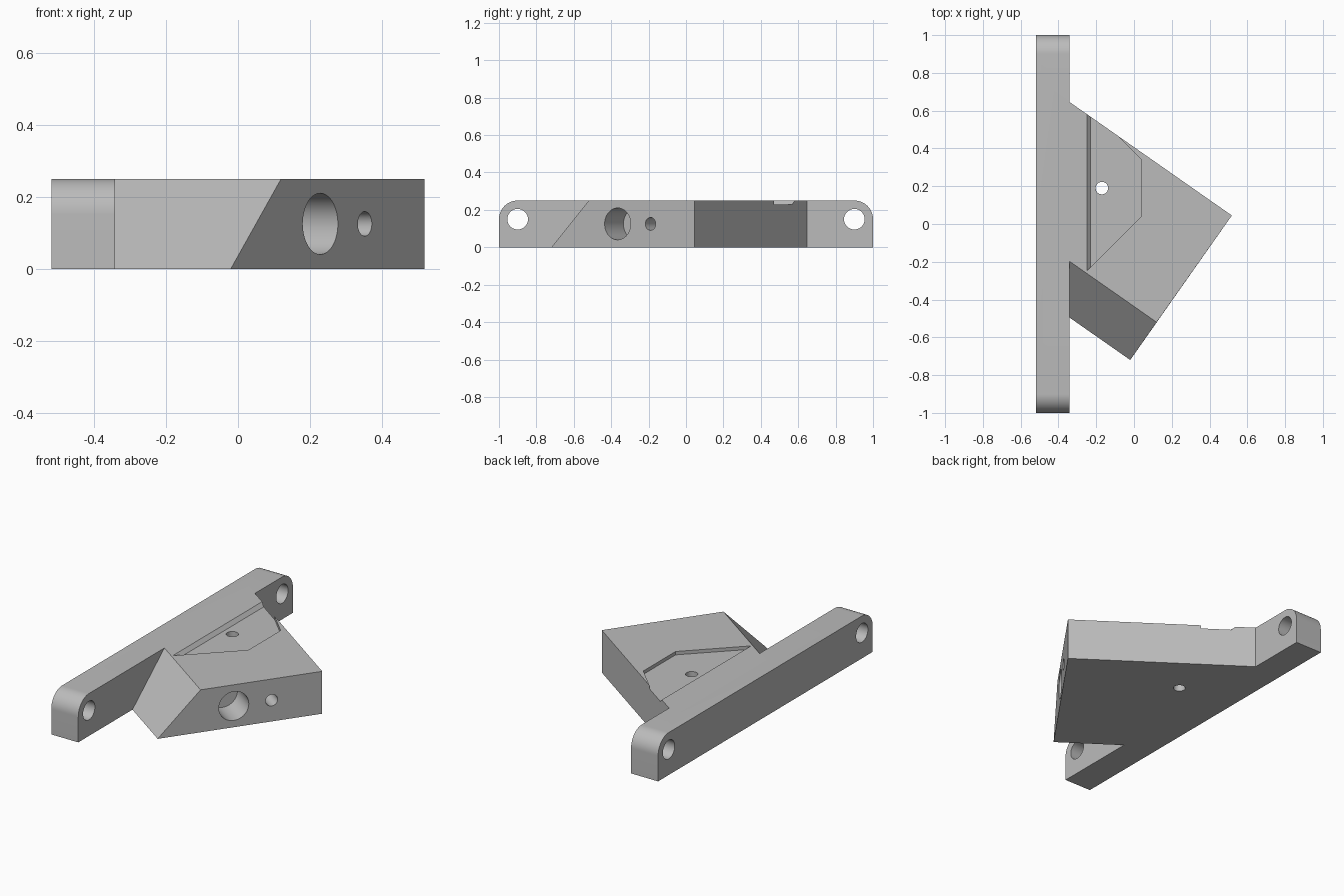
import bpy, bmesh, math
from mathutils import Vector

cube = bpy.data.objects.get("Cube")
if cube:
    bpy.data.objects.remove(cube)

TOP = 0.25
BAR_L, BAR_R = -0.518, -0.342          # bar thickness in x
ALONG = Vector((0.573, 0.8195, 0))     # along the drilled face
OUT = Vector((0.8195, -0.573, 0))      # out of the drilled face

grey = bpy.data.materials.new("plain grey")
grey.use_nodes = True
grey.diffuse_color = (0.5, 0.5, 0.5, 1)
grey.node_tree.nodes["Principled BSDF"].inputs["Base Color"].default_value = (0.5, 0.5, 0.5, 1)


def loft(name, lower, upper):
    """Closed solid between two matching outlines."""
    bm = bmesh.new()
    a = [bm.verts.new(p) for p in lower]
    b = [bm.verts.new(p) for p in upper]
    n = len(a)
    bm.faces.new(a)
    bm.faces.new(b)
    for i in range(n):
        j = (i + 1) % n
        bm.faces.new((a[i], a[j], b[j], b[i]))
    bmesh.ops.recalc_face_normals(bm, faces=bm.faces)
    mesh = bpy.data.meshes.new(name)
    bm.to_mesh(mesh)
    bm.free()
    mesh.materials.append(grey)
    obj = bpy.data.objects.new(name, mesh)
    bpy.context.collection.objects.link(obj)
    return obj


def drill(name, start, end, radius):
    """Round cutter between two points."""
    start, end = Vector(start), Vector(end)
    turn = (end - start).to_track_quat('Z', 'Y')
    ring = [turn @ Vector((radius * math.cos(t), radius * math.sin(t), 0))
            for t in (math.tau * i / 64 for i in range(64))]
    return loft(name, [start + p for p in ring], [end + p for p in ring])


def combine(target, tool, operation):
    mod = target.modifiers.new(tool.name, 'BOOLEAN')
    mod.operation = operation
    mod.solver = 'EXACT'
    mod.object = tool
    bpy.ops.object.select_all(action='DESELECT')
    bpy.context.view_layer.objects.active = target
    target.select_set(True)
    bpy.ops.object.modifier_apply(modifier=mod.name)
    bpy.data.objects.remove(tool)


# Mounting bar with rounded upper ends
R = 0.1
profile = [(-1, 0), (1, 0)]
for centre, first in ((1 - R, 0), (R - 1, 90)):
    for i in range(17):
        t = math.radians(first + 90 * i / 16)
        profile.append((centre + R * math.cos(t), TOP - R + R * math.sin(t)))
bracket = loft("bracket", [(BAR_L, y, z) for y, z in profile],
               [(BAR_R, y, z) for y, z in profile])

# Angled head with a sloping side, running back into the bar
tip = Vector((0.518, 0.045, 0))
low_corner = Vector((-0.02, -0.72, 0))
high_corner = low_corner + ALONG * 0.244


def into_bar(p):
    return p - OUT * ((p.x + 0.42) / OUT.x)


lift = Vector((0, 0, TOP))
head = loft("head",
            [into_bar(tip), tip, low_corner, into_bar(low_corner)],
            [p + lift for p in (into_bar(tip), tip, high_corner, into_bar(high_corner))])
combine(bracket, head, 'UNION')


# Shallow pocket on the top, with a sloping wall beside the bar
def pocket_outline(x, z):
    return [(x, x, z), (0.04, 0.04, z), (0.04, 0.34, z), (x, 0.38 - x, z)]


pocket = loft("pocket", pocket_outline(-0.23, TOP - 0.02), pocket_outline(-0.27, TOP + 0.02))
combine(bracket, pocket, 'DIFFERENCE')

# Bolt holes through the bar ends
for y in (-0.9, 0.9):
    combine(bracket, drill("bolt_hole", (-0.7, y, 0.15), (-0.2, y, 0.15), 0.055), 'DIFFERENCE')

# Vertical hole, and the two bores in the angled face
combine(bracket, drill("vertical_hole", (-0.17, 0.19, -0.1), (-0.17, 0.19, 0.4), 0.033), 'DIFFERENCE')
for name, distance, radius, depth in (("large_bore", 0.433, 0.085, 0.175),
                                      ("small_bore", 0.648, 0.034, 0.63)):
    mouth = low_corner + ALONG * distance + lift / 2
    combine(bracket, drill(name, mouth + OUT * 0.1, mouth - OUT * depth, radius), 'DIFFERENCE')

bpy.ops.object.shade_smooth_by_angle(angle=math.radians(25))
